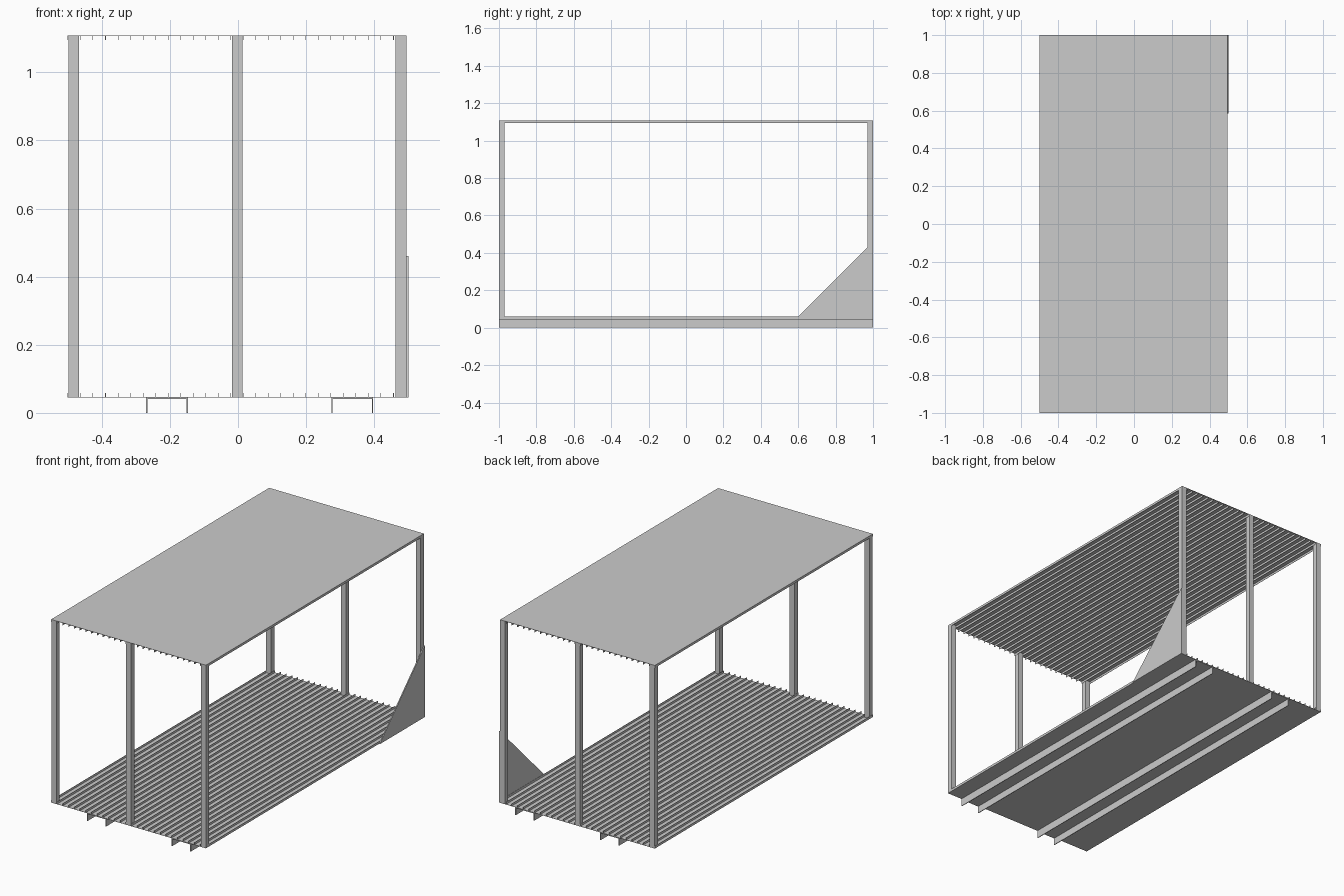
import bpy, bmesh

if "Cube" in bpy.data.objects:
    bpy.data.objects.remove(bpy.data.objects["Cube"])


def box(bm, x0, x1, y0, y1, z0, z1):
    v = bmesh.ops.create_cube(bm, size=1)["verts"]
    for p in v:
        p.co = (x0 + (p.co.x + .5) * (x1 - x0),
                y0 + (p.co.y + .5) * (y1 - y0),
                z0 + (p.co.z + .5) * (z1 - z0))


def finish(bm, name):
    bmesh.ops.recalc_face_normals(bm, faces=bm.faces)
    me = bpy.data.meshes.new(name)
    bm.to_mesh(me)
    bm.free()
    ob = bpy.data.objects.new(name, me)
    bpy.context.collection.objects.link(ob)
    return ob


FLOOR, TOP, T = 0.045, 1.108, 0.0015
LEFT, RIGHT, RIB_H, COUNT = -0.5, 0.494, 0.014, 28


# Ribbed sheet: thin plate with lengthwise ribs on one side
def ribbed_sheet(name, plate_z, rib_z):
    bm = bmesh.new()
    box(bm, LEFT, RIGHT, -1, 1, plate_z, plate_z + T)
    step = (RIGHT - T - LEFT) / (COUNT - 1)
    for i in range(COUNT):
        x = LEFT + i * step
        box(bm, x, x + T, -1, 1, rib_z, rib_z + RIB_H)
    finish(bm, name)


ribbed_sheet("floor_deck", FLOOR, FLOOR)
ribbed_sheet("roof_deck", TOP - T, TOP - RIB_H)

# Three posts at each end
for end, y in (("front", -1), ("back", 0.97)):
    for side, x in (("left", -0.498), ("middle", -0.018), ("right", 0.463)):
        bm = bmesh.new()
        box(bm, x, x + 0.031, y, y + 0.03, FLOOR, TOP)
        finish(bm, f"{end}_{side}_post")

# Inverted channel skids under the floor
for side, x in (("left", -0.27), ("right", 0.274)):
    w, t = 0.123, 0.004
    profile = [(0, 0), (0, FLOOR), (w, FLOOR), (w, 0),
               (w - t, 0), (w - t, FLOOR - t), (t, FLOOR - t), (t, 0)]
    bm = bmesh.new()
    face = bm.faces.new([bm.verts.new((x + a, -1, z)) for a, z in profile])
    r = bmesh.ops.extrude_face_region(bm, geom=[face])
    bmesh.ops.translate(bm, vec=(0, 2, 0),
                        verts=[g for g in r["geom"] if isinstance(g, bmesh.types.BMVert)])
    finish(bm, f"{side}_skid")

# Triangular gusset plate on the right side at the back corner
bm = bmesh.new()
face = bm.faces.new([bm.verts.new((RIGHT, y, z))
                     for y, z in ((0.585, FLOOR), (1, FLOOR), (1, 0.46))])
r = bmesh.ops.extrude_face_region(bm, geom=[face])
bmesh.ops.translate(bm, vec=(0.006, 0, 0),
                    verts=[g for g in r["geom"] if isinstance(g, bmesh.types.BMVert)])
finish(bm, "corner_gusset")
